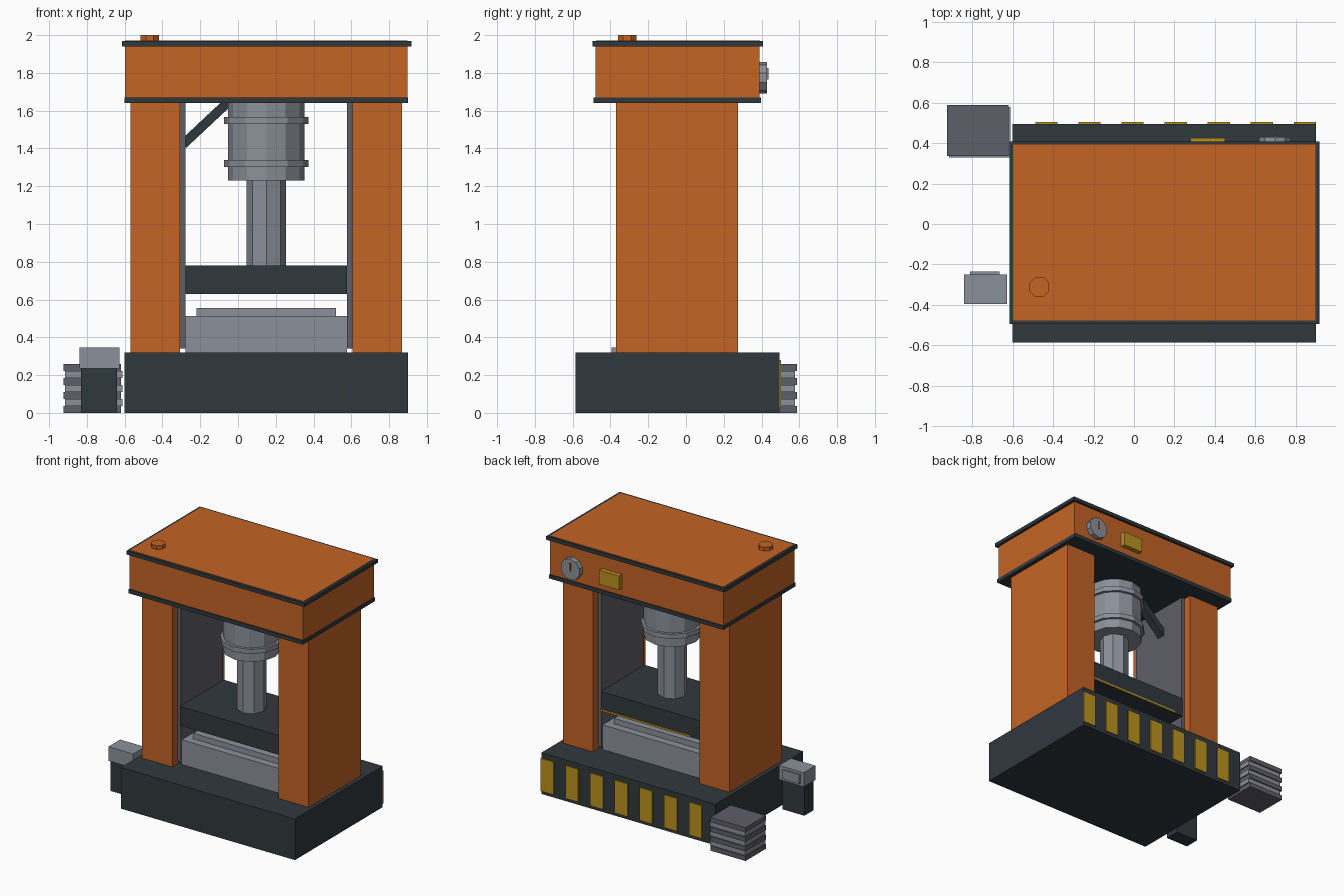
import bpy
from math import radians, atan2, hypot
from mathutils import Matrix

cube = bpy.data.objects.get("Cube")
if cube:
    bpy.data.objects.remove(cube, do_unlink=True)


def material(name, rgb):
    mat = bpy.data.materials.new(name)
    mat.use_nodes = True
    mat.diffuse_color = (*rgb, 1)
    mat.node_tree.nodes["Principled BSDF"].inputs["Base Color"].default_value = (*rgb, 1)
    return mat


ORANGE = material("orange paint", (0.55, 0.125, 0.018))
DARK = material("dark steel", (0.03, 0.04, 0.048))
STEEL = material("light steel", (0.26, 0.28, 0.32))
GREY = material("dull grey", (0.114, 0.112, 0.144))
YELLOW = material("warning yellow", (0.5, 0.29, 0.014))


def finish(name, mat):
    obj = bpy.context.object
    obj.name = obj.data.name = name
    obj.data.materials.append(mat)
    return obj


def box(name, mat, x, y, z):
    """Box from (low, high) ranges on each axis."""
    mid = [(a + b) / 2 for a, b in (x, y, z)]
    size = [b - a for a, b in (x, y, z)]
    bpy.ops.mesh.primitive_cube_add(size=1)
    obj = finish(name, mat)
    obj.data.transform(Matrix.Translation(mid) @ Matrix.Diagonal((*size, 1)))
    return obj


def prism(name, mat, sides, radius, centre, length, turn=0, tilt=0):
    """Flat-sided cylinder, spun about its axis by turn and tipped about x by tilt."""
    bpy.ops.mesh.primitive_cylinder_add(vertices=sides, radius=radius, depth=length)
    obj = finish(name, mat)
    obj.data.transform(Matrix.Translation(centre) @ Matrix.Rotation(radians(tilt), 4, 'X')
                       @ Matrix.Rotation(radians(turn), 4, 'Z'))
    return obj


CX, CY = 0.15, -0.047   # press axis

# Base with hazard stripes along the back
box("base", DARK, (-0.6, 0.9), (-0.585, 0.495), (0, 0.32))
for i in range(7):
    x = 0.845 - 0.213 * i
    box("hazard_stripe", YELLOW, (x - 0.055, x + 0.055), (0.495, 0.504), (0.025, 0.28))

# Columns and their inner guide liners
for side, s in (("left", 1), ("right", -1)):
    def span(a, b):
        return sorted((CX + s * a, CX + s * b))
    box(side + "_column", ORANGE, span(0.457, 0.718), (-0.37, 0.275), (0.32, 1.64))
    box(side + "_guide", GREY, span(0.427, 0.457), (CY - 0.26, CY + 0.26), (0.34, 1.64))

# Bed and lower die
box("bed", STEEL, (-0.277, 0.577), (CY - 0.25, CY + 0.25), (0.32, 0.512))
box("lower_die", STEEL, (-0.22, 0.52), (CY - 0.19, CY + 0.19), (0.512, 0.555))

# Moving platen with a yellow edge strip
box("platen", DARK, (-0.277, 0.577), (CY - 0.27, CY + 0.27), (0.63, 0.78))
box("platen_strip", YELLOW, (-0.2, 0.577), (CY + 0.27, CY + 0.275), (0.63, 0.645))

# Ram, cylinder and collars
prism("ram", STEEL, 8, 0.105, (CX, CY, 1.005), 0.45)
prism("cylinder", STEEL, 12, 0.203, (CX, CY, 1.435), 0.41)
for z in (1.32, 1.548):
    prism("collar", STEEL, 12, 0.224, (CX, CY, z), 0.037)

# Diagonal brace under the beam
dx, dz = 0.24, 0.225
brace = box("brace", DARK, (-hypot(dx, dz) / 2, hypot(dx, dz) / 2), (-0.03, 0.03), (-0.025, 0.025))
brace.data.transform(Matrix.Translation((-0.17, -0.02, 1.535))
                     @ Matrix.Rotation(-atan2(dz, dx), 4, 'Y'))

# Top beam with flanges and painted roof
box("beam_bottom_flange", DARK, (-0.6, 0.9), (-0.49, 0.398), (1.64, 1.67))
box("beam", ORANGE, (-0.597, 0.897), (-0.48, 0.39), (1.67, 1.94))
box("beam_top_flange", DARK, (-0.615, 0.918), (-0.495, 0.408), (1.94, 1.968))
box("roof_paint", ORANGE, (-0.597, 0.897), (-0.476, 0.392), (1.968, 1.971))
prism("filler_cap", ORANGE, 8, 0.053, (-0.468, -0.312, 1.985), 0.03, turn=22.5)

# Gauge and label plate on the back of the beam
prism("gauge", STEEL, 10, 0.083, (0.697, 0.41, 1.775), 0.04, tilt=90)
box("gauge_needle", ORANGE, (0.691, 0.703), (0.43, 0.437), (1.765, 1.825))
box("label_plate", YELLOW, (0.28, 0.45), (0.39, 0.425), (1.725, 1.835))

# Control pedestal
box("pedestal_post", DARK, (-0.83, -0.64), (-0.385, -0.27), (0, 0.235))
box("pedestal_head", STEEL, (-0.84, -0.627), (-0.395, -0.25), (0.235, 0.345))
box("pedestal_panel", STEEL, (-0.81, -0.665), (-0.25, -0.236), (0.255, 0.325))

# Stack of sheet blanks, alternately shifted
for i in range(7):
    shift = 0.005 if i % 2 else -0.004
    box("sheet_blank", STEEL if i % 2 else GREY, (-0.92 + shift, -0.616 + shift),
        (0.333 - shift, 0.583 - shift), (0.037 * i, 0.037 * (i + 1)))
